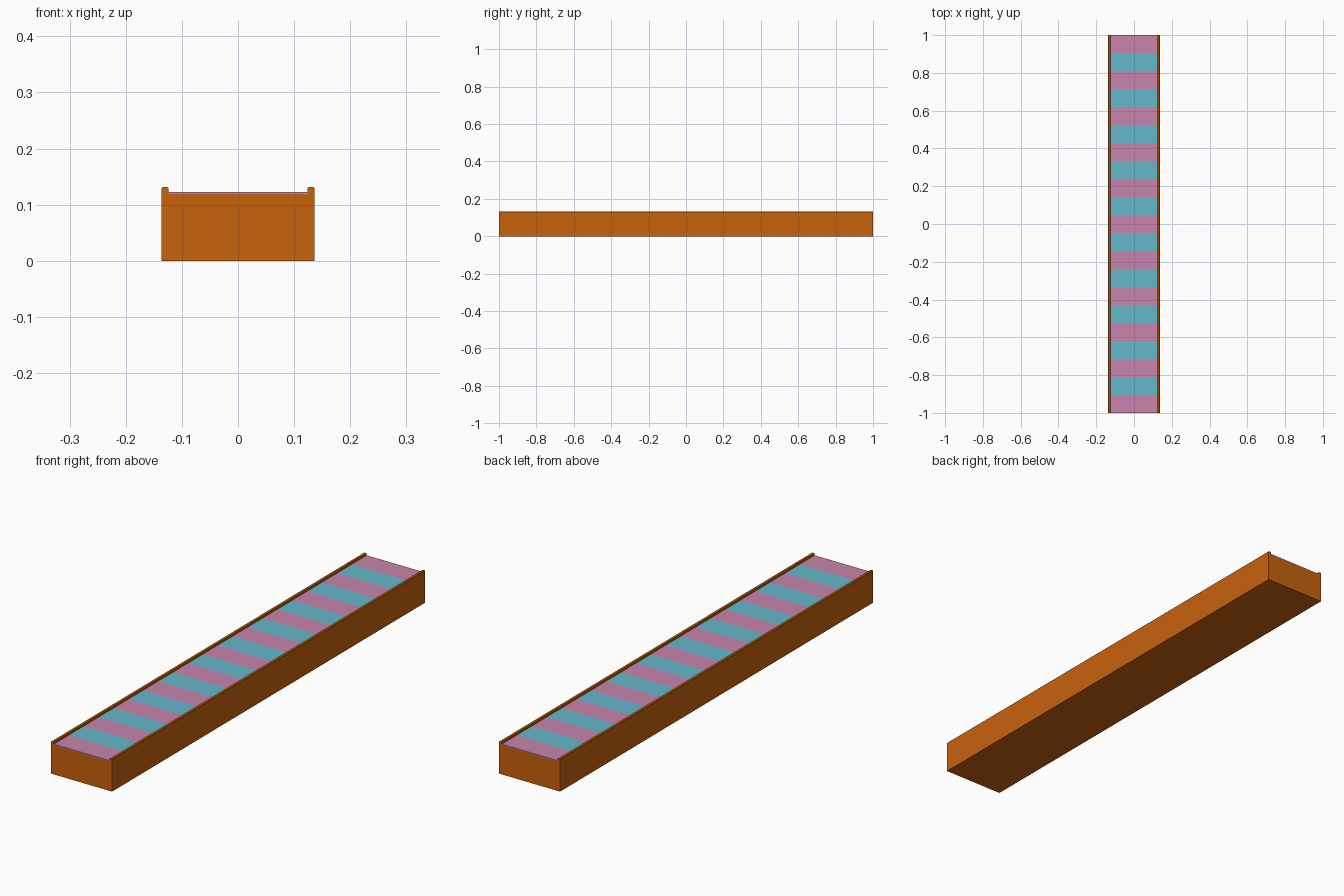
import bpy, bmesh

if "Cube" in bpy.data.objects:
    bpy.data.objects.remove(bpy.data.objects["Cube"])


def material(name, rgb):
    m = bpy.data.materials.new(name)
    m.diffuse_color = (*rgb, 1.0)
    m.use_nodes = True
    m.node_tree.nodes["Principled BSDF"].inputs["Base Color"].default_value = m.diffuse_color
    return m


orange = material("orange", (0.58, 0.122, 0.004))
pink = material("pink", (0.58, 0.235, 0.423))
blue = material("light blue", (0.130, 0.474, 0.597))


def make_object(name, bm, mats):
    bmesh.ops.recalc_face_normals(bm, faces=bm.faces[:])
    me = bpy.data.meshes.new(name)
    bm.to_mesh(me)
    bm.free()
    for m in mats:
        me.materials.append(m)
    ob = bpy.data.objects.new(name, me)
    bpy.context.collection.objects.link(ob)
    return ob


W, RAIL_IN, BED, TOP = 0.1365, 0.124, 0.119, 0.131

# Beam body: one U-shaped profile with softened rail tops, extruded along y
right = [(W, 0), (W, TOP - 0.002), (W - 0.002, TOP),
         (RAIL_IN + 0.002, TOP), (RAIL_IN, TOP - 0.002), (RAIL_IN, BED)]
profile = right + [(-x, z) for x, z in reversed(right)]
bm = bmesh.new()
face = bm.faces.new([bm.verts.new((x, -1, z)) for x, z in profile])
new = bmesh.ops.extrude_face_region(bm, geom=[face])["geom"]
bmesh.ops.translate(bm, vec=(0, 2, 0),
                    verts=[v for v in new if isinstance(v, bmesh.types.BMVert)])
make_object("beam_body", bm, [orange])

# Striped deck: thin plate between the rails, cut into alternating bands
STRIPES = 21
SURFACE = 0.1225
bm = bmesh.new()
rows = []
for i in range(STRIPES + 1):
    y = -1 + 2 * i / STRIPES
    rows.append([bm.verts.new((x, y, z)) for x, z in
                 ((-RAIL_IN, BED), (RAIL_IN, BED), (RAIL_IN, SURFACE), (-RAIL_IN, SURFACE))])
for i, (a, b) in enumerate(zip(rows, rows[1:])):
    for k in range(4):
        n = (k + 1) % 4
        bm.faces.new((a[k], a[n], b[n], b[k])).material_index = i % 2
bm.faces.new(rows[0])
bm.faces.new(rows[-1])
make_object("striped_deck", bm, [pink, blue])
